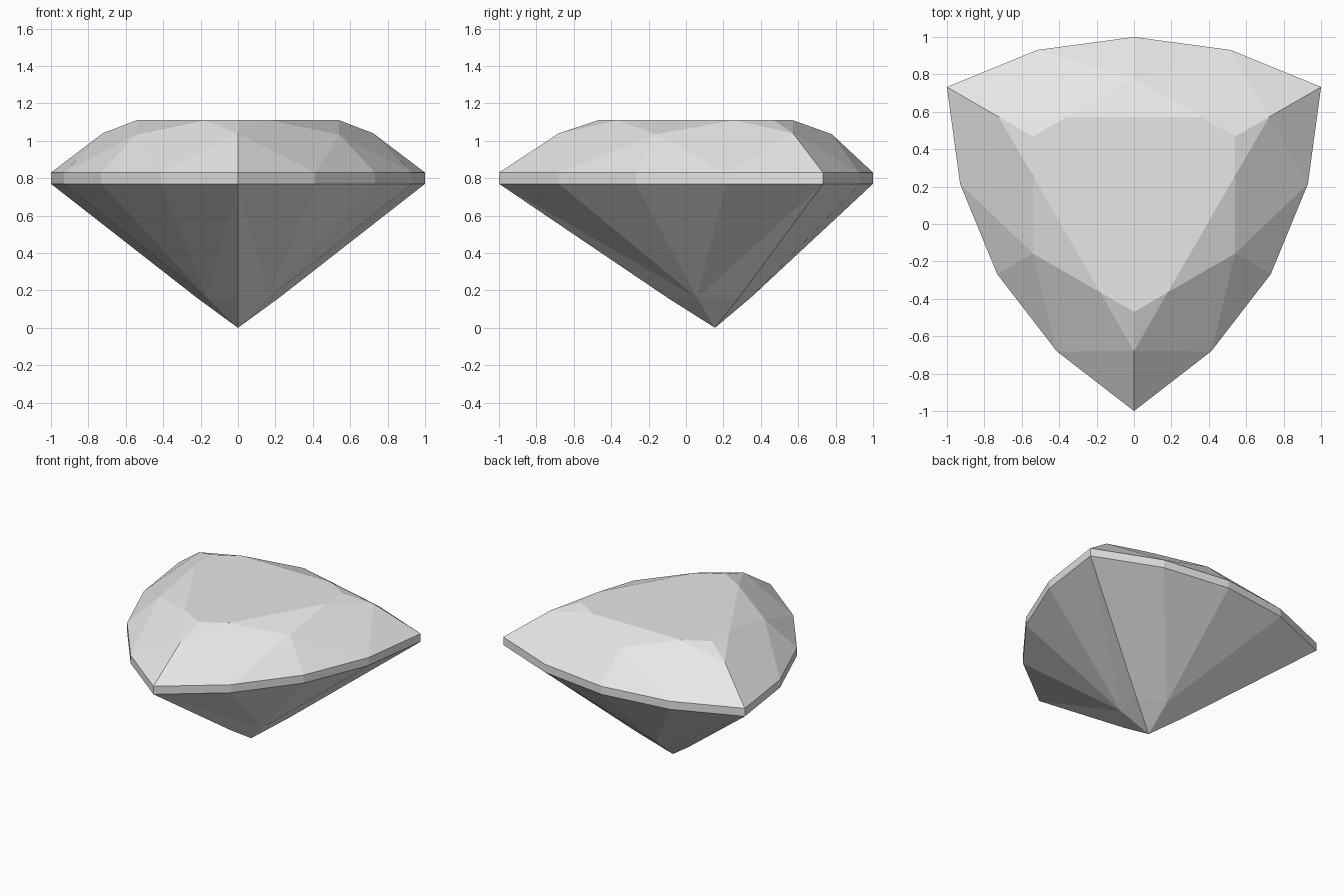
import bpy, bmesh, math

cube = bpy.data.objects.get("Cube")
if cube:
    bpy.data.objects.remove(cube)

# One material for the whole stone
stone = bpy.data.materials.new("pale grey stone")
stone.use_nodes = True
colour = (0.8, 0.8, 0.8, 1)
stone.diffuse_color = colour
stone.node_tree.nodes["Principled BSDF"].inputs["Base Color"].default_value = colour

CENTRE_Y = 0.155
GIRDLE_TOP, GIRDLE_BOTTOM = 0.83, 0.77
TABLE = 1.11
SIDE = 60         # angle from a corner to the middle of a side
QUARTER = 26.3    # angle from a corner to the nearest girdle point

bm = bmesh.new()
points = {}


def vert(radius, angle, z):
    """Point around the stone's axis, shared by every facet that uses it."""
    a = math.radians(angle)
    p = (round(radius * math.cos(a), 4),
         round(radius * math.sin(a) + CENTRE_Y, 4), z)
    key = tuple(round(c, 3) + 0.0 for c in p)
    if key not in points:
        points[key] = bm.verts.new(p)
    return points[key]


def facet(*verts):
    bm.faces.new(verts)


culet = vert(0, 0, 0)
table = []

# Six mirrored sectors: three corners, each with a left and a right half
for corner in (-90, 30, 150):
    for s in (-1, 1):
        def at(radius, angle, z):
            return vert(radius, corner + s * angle, z)

        # Girdle points from corner to middle of the side, upper and lower
        rim = ((1.155, 0), (0.932, QUARTER), (0.845, SIDE))
        top = [at(r, a, GIRDLE_TOP) for r, a in rim]
        low = [at(r, a, GIRDLE_BOTTOM) for r, a in rim]
        for i in range(2):
            facet(low[i], low[i + 1], top[i + 1], top[i])

        # Crown facets
        tip = at(0.625, 0, TABLE)
        shoulder = at(0.551, 19.1, TABLE)
        kite = at(0.835, 0, 1.04)
        star = at(0.625, SIDE, 1.035)
        facet(tip, shoulder, kite)
        facet(kite, top[0], top[1])
        facet(kite, top[1], star, shoulder)
        facet(star, top[1], top[2])
        facet(star, shoulder, vert(0.551, corner + s * (120 - 19.1), TABLE)) if s > 0 else None

        # Pavilion facets
        ridge = at(0.25, 0, 0.158)
        mid = at(0.19, SIDE, 0.16)
        facet(low[0], low[1], mid)
        facet(low[0], mid, ridge)
        facet(low[1], low[2], mid)
        facet(ridge, mid, culet)

    table += [vert(0.551, corner - 19.1, TABLE), vert(0.625, corner, TABLE),
              vert(0.551, corner + 19.1, TABLE)]

# Flat table on top
facet(*table)

bmesh.ops.recalc_face_normals(bm, faces=bm.faces)
mesh = bpy.data.meshes.new("cut_gemstone")
bm.to_mesh(mesh)
bm.free()
mesh.materials.append(stone)
bpy.context.collection.objects.link(bpy.data.objects.new("cut_gemstone", mesh))
